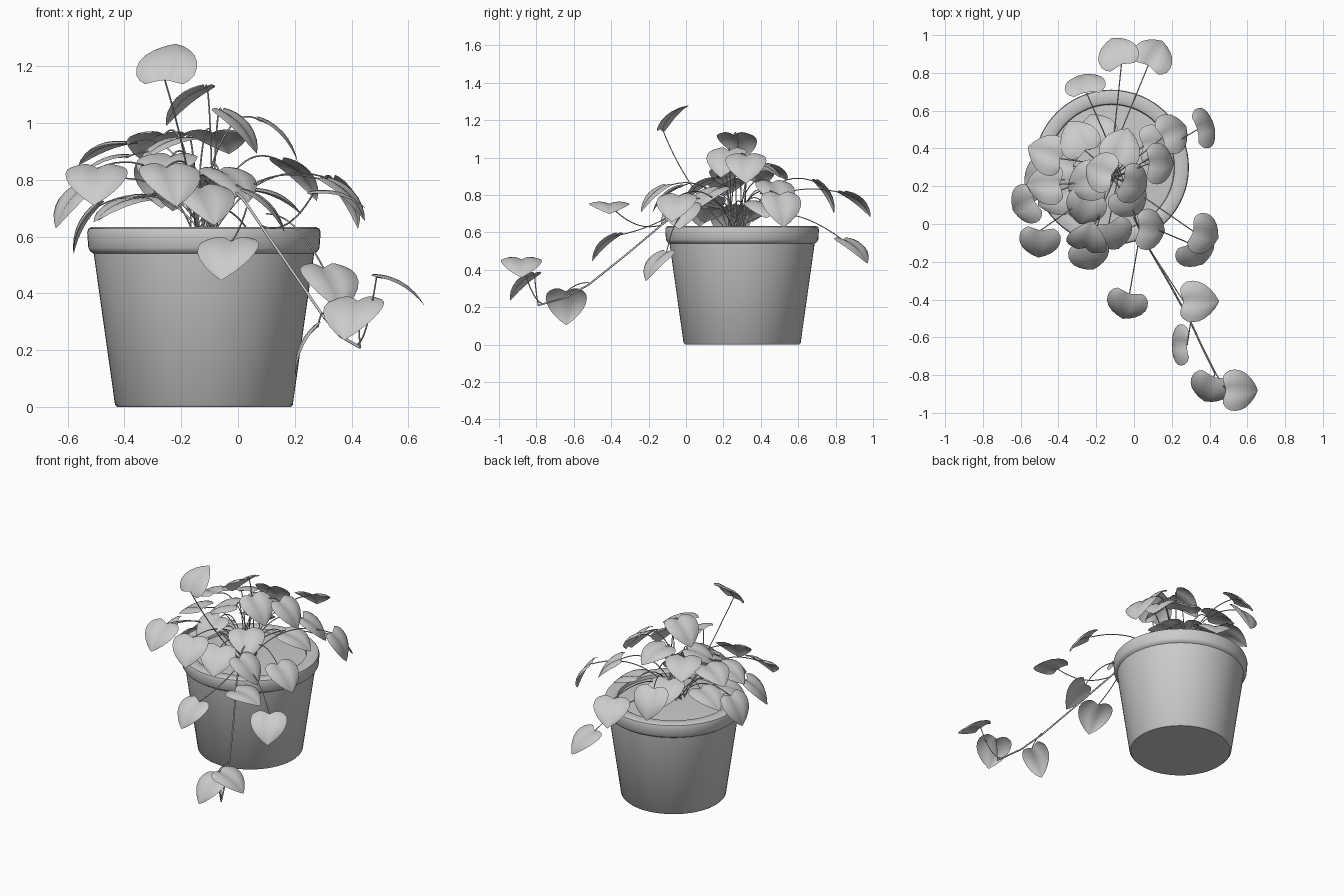
import bpy, bmesh, math, random
from mathutils import Vector

if "Cube" in bpy.data.objects:
    bpy.data.objects.remove(bpy.data.objects["Cube"])

random.seed(4)
CX, CY = -0.12, 0.30


def finish(name, bm, angle=40):
    me = bpy.data.meshes.new(name)
    bm.normal_update()
    bm.to_mesh(me)
    bm.free()
    ob = bpy.data.objects.new(name, me)
    bpy.context.collection.objects.link(ob)
    bpy.ops.object.select_all(action='DESELECT')
    ob.select_set(True)
    bpy.context.view_layer.objects.active = ob
    bpy.ops.object.shade_smooth_by_angle(angle=math.radians(angle))
    return ob


def lathe(name, profile, n=64):
    bm = bmesh.new()
    vs = [bm.verts.new((r, 0, z)) for r, z in profile]
    es = [bm.edges.new(p) for p in zip(vs, vs[1:])]
    bmesh.ops.spin(bm, geom=vs + es, cent=(0, 0, 0), axis=(0, 0, 1),
                   angle=2 * math.pi, steps=n)
    bmesh.ops.remove_doubles(bm, verts=bm.verts[:], dist=1e-4)
    bmesh.ops.recalc_face_normals(bm, faces=bm.faces[:])
    ob = finish(name, bm)
    ob.location = (CX, CY, 0)
    return ob


# Pot with overhanging rounded rim, and soil
lathe("pot", [(0, 0), (0.305, 0), (0.313, 0.008), (0.388, 0.54), (0.40, 0.548),
              (0.407, 0.56), (0.411, 0.615), (0.407, 0.628), (0.395, 0.634),
              (0.345, 0.634), (0.335, 0.628), (0.33, 0.60)])
lathe("soil", [(0, 0.618), (0.2, 0.616), (0.333, 0.608)])

# Heart leaf outline: (position along midrib, half width)
WIDTH = [(0, .62), (.06, .82), (.16, .96), (.3, 1), (.45, .95), (.6, .82),
         (.75, .6), (.88, .34), (1, .0)]
LEN, HALF = 0.195, 0.11


def add_leaf(bm, c, heading, pitch):
    a, p = math.radians(heading), math.radians(pitch)
    d = Vector((math.cos(a) * math.cos(p), math.sin(a) * math.cos(p), -math.sin(p)))
    side = Vector((math.sin(a), -math.cos(a), 0))
    nrm = side.cross(d)
    base = Vector(c) - d * LEN * 0.46
    rows, cols = [], 8
    for u, w in WIDTH:
        row = []
        for j in range(cols + 1):
            v = j / cols * 2 - 1
            back = 0.1 * (1 - u) * math.sin(abs(v) * math.pi * 0.6)
            lift = HALF * w * (0.38 * abs(v) - 0.42 * v * v)
            arch = LEN * 0.5 * u * (1 - u)
            row.append(bm.verts.new(base + d * LEN * (u - back)
                                    + side * HALF * w * v + nrm * (lift + arch)))
        rows.append(row)
    for r0, r1 in zip(rows, rows[1:]):
        for j in range(cols):
            bm.faces.new((r0[j], r0[j + 1], r1[j + 1], r1[j]))
    return base


# Crown leaves: centre x, y, z, heading, downward pitch
CROWN = [
    (-.24, -.06, 1.21, 75, -41), (-.09, .91, .75, 110, 40), (.11, .90, .50, 60, 40),
    (-.26, .74, .79, 100, 60), (.375, .51, .72, 15, 62), (.21, .485, .80, 25, 45),
    (.14, .32, .94, 0, 48), (-.065, .415, .93, 70, 22), (-.18, .28, 1.06, 160, 42),
    (0, .21, .97, -20, 48), (-.30, .46, .92, 120, 25), (-.47, .375, .89, 160, 22),
    (-.475, .21, .84, 180, 25), (-.58, .10, .71, 205, 50), (-.53, .24, .63, 175, 62),
    (-.50, -.10, .78, -95, 42), (-.235, -.17, .78, -75, 45), (-.26, .08, .83, -110, 35),
    (-.11, -.06, .71, -70, 42), (.09, -.03, .69, -5, 45), (.375, -.055, .73, -15, 45),
    (.13, .42, .72, 5, 25), (-.42, .14, .69, 205, 22), (-.40, .33, .70, 165, 25),
    (-.20, .50, .75, 110, 35), (-.26, .22, .90, 200, 25), (-.02, .12, .78, -50, 35)]

# Trailing leaves: leaf numbers, then stem start and stem bulge
TRAIL = [((.33, -.155, .42, -60, 50), (.10, -.02, .68), .10),
         ((-.04, -.43, .52, -105, 45), (.03, -.06, .70), -.03),
         ((.35, -.41, .725, 0, 15), (.08, -.13, .64), -.10),
         ((.245, -.64, .20, 180, 66), (.30, -.52, .33), .03),
         ((.40, -.87, .31, -110, 45), (.43, -.79, .21), -.03),
         ((.565, -.88, .41, 0, 30), (.42, -.77, .22), -.10)]


def bezier(a, b, c, n=14):
    return [a * (1 - t) ** 2 + b * 2 * t * (1 - t) + c * t * t
            for t in (i / n for i in range(n + 1))]


paths = []
bm = bmesh.new()
for x, y, z, h, p in CROWN:
    end = add_leaf(bm, (x, y, z), h, p)
    s = Vector((CX + random.uniform(-.05, .05), CY - .03 + random.uniform(-.05, .05), .60))
    ctrl = s.lerp(end, 0.4)
    ctrl.z = max(end.z, .72) + 0.1
    if p < 0:
        ctrl = Vector((s.x - .02, s.y - .24, .85))
    paths.append(bezier(s, ctrl, end))
finish("crown_leaves", bm, 70)

bm = bmesh.new()
for leaf, start, bulge in TRAIL:
    end = add_leaf(bm, leaf[:3], *leaf[3:])
    s = Vector(start)
    paths.append(bezier(s, s.lerp(end, 0.5) + Vector((0, 0, bulge)), end))
finish("trailing_leaves", bm, 70)


# Stems as thin tubes
def tubes(name, lines, radius):
    cu = bpy.data.curves.new(name, 'CURVE')
    cu.dimensions = '3D'
    cu.bevel_depth = radius
    cu.bevel_resolution = 1
    cu.use_fill_caps = True
    for line in lines:
        sp = cu.splines.new('POLY')
        sp.points.add(len(line) - 1)
        for pt, co in zip(sp.points, line):
            pt.co = (*co, 1)
        sp.use_smooth = True
    bpy.context.collection.objects.link(bpy.data.objects.new(name, cu))


tubes("leaf_stalks", paths, 0.003)

# Long runner hanging over the rim
up = bezier(Vector((CX, CY - .03, .60)), Vector((-.06, .17, .86)), Vector((.04, -.05, .70)))
down = [Vector(p) for p in ((.08, -.13, .64), (.19, -.32, .48), (.30, -.52, .32),
                            (.36, -.65, .25), (.43, -.79, .21))]
tubes("runner", [up + down], 0.005)
